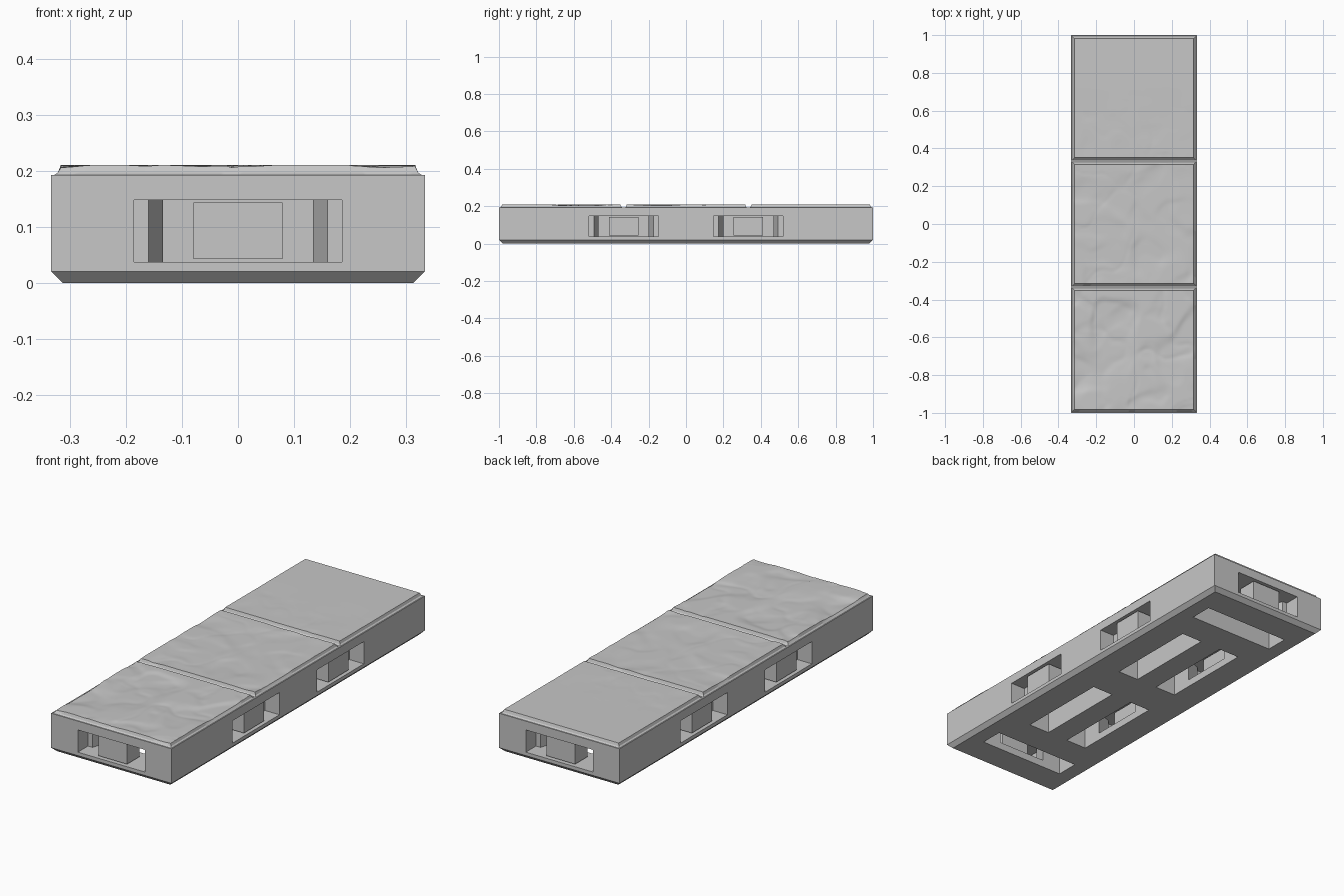
import bpy, bmesh
from mathutils import Vector, Matrix, noise
from math import pi

cube = bpy.data.objects.get("Cube")
if cube:
    bpy.data.objects.remove(cube, do_unlink=True)

stone = bpy.data.materials.new("stone_grey")
stone.use_nodes = True
GREY = (0.57, 0.57, 0.57, 1)
stone.diffuse_color = GREY
stone.node_tree.nodes["Principled BSDF"].inputs["Base Color"].default_value = GREY


def add_object(name, bm, matrix=None):
    bmesh.ops.recalc_face_normals(bm, faces=bm.faces)
    mesh = bpy.data.meshes.new(name)
    bm.to_mesh(mesh)
    bm.free()
    mesh.materials.append(stone)
    obj = bpy.data.objects.new(name, mesh)
    bpy.context.collection.objects.link(obj)
    if matrix:
        mesh.transform(matrix)
    return obj


def prism(outline, z0, z1):
    """Closed solid from a plan outline."""
    bm = bmesh.new()
    face = bm.faces.new([bm.verts.new((x, y, z0)) for x, y in outline])
    top = bmesh.ops.extrude_face_region(bm, geom=[face])["geom"]
    for v in top:
        if isinstance(v, bmesh.types.BMVert):
            v.co.z = z1
    return bm


def rect(hx, y0, y1):
    return [(-hx, y0), (hx, y0), (hx, y1), (-hx, y1)]


# Body with a chamfered underside
HX, HY, CHAMFER, DECK = 0.333, 1.0, 0.02, 0.192
bm = prism(rect(HX, -HY, HY), CHAMFER, DECK)
bottom = min(bm.faces, key=lambda f: f.calc_center_median().z)
ring = bmesh.ops.extrude_face_region(bm, geom=[bottom])["geom"]
for v in ring:
    if isinstance(v, bmesh.types.BMVert):
        v.co.x -= CHAMFER if v.co.x > 0 else -CHAMFER
        v.co.y -= CHAMFER if v.co.y > 0 else -CHAMFER
        v.co.z = 0
bmesh.ops.delete(bm, geom=[f for f in bm.faces if f == bottom], context="FACES_ONLY")
body = add_object("tile_body", bm)


def cut(name, bm, matrix):
    cutter = add_object(name, bm, matrix)
    cutter.hide_render = True
    mod = body.modifiers.new(name, "BOOLEAN")
    mod.operation, mod.solver, mod.object = "DIFFERENCE", "EXACT", cutter
    bpy.context.view_layer.objects.active = body
    bpy.ops.object.modifier_apply(modifier=name)
    bpy.data.objects.remove(cutter, do_unlink=True)


# Clip ports: local y runs inward from the side wall
half = [(0.185, -0.05), (0.185, 0.08), (0.16, 0.08), (0.132, 0.165), (0.132, 0.22)]
passage = half + [(-x, y) for x, y in reversed(half)]


def port(label, x, y, angle):
    place = Matrix.Translation((x, y, 0)) @ Matrix.Rotation(angle, 4, "Z")
    cut("passage_cutter", prism(passage, 0.037, 0.148), place)
    cut("slot_cutter", prism(rect(0.2375, 0.16, 0.275), -0.05, 0.15), place)
    add_object(label + "_port_block", prism(rect(0.079, 0.012, 0.11), 0.043, 0.143), place)


port("front", 0, -HY, 0)
port("back", 0, HY, pi)
for label, y in (("front", -0.333), ("rear", 0.333)):
    port("left_" + label, HX, y, pi / 2)
    port("right_" + label, -HX, y, -pi / 2)


# Weathered stone slabs
def smooth(a, b, t):
    t = min(1, max(0, (t - a) / (b - a)))
    return t * t * (3 - 2 * t)


def wear(x, y):
    p = Vector((x, y, 0.3))
    p += 0.06 * noise.noise_vector(p * 7)
    rough = 1 - smooth(0.25, 0.75, y)
    rough *= 0.55 + 0.45 * smooth(0.1, 0.5, -y)
    ledge = smooth(0.0, 0.3, noise.noise(p * 4 + Vector((3, 1, 0))))
    crack = max(0, 1 - abs(noise.noise(p * 3.2)) / 0.04)
    ripple = smooth(-0.1, 0.5, noise.noise(p * 9))
    return rough * (0.006 * ledge + 0.002 * crack + 0.004 * ripple)


def slab(name, cy):
    bm = bmesh.new()
    bmesh.ops.create_grid(bm, x_segments=64, y_segments=64, size=0.316)
    for v in bm.verts:
        v.co.z = 0.21 - wear(v.co.x, v.co.y + cy)
    # Skirt: steep side, then a shallow lip down into the joint
    for z, size in ((0.197, 0.321), (0.19, 0.331)):
        rim = [e for e in bm.edges if e.is_boundary]
        new = bmesh.ops.extrude_edge_only(bm, edges=rim)["geom"]
        verts = [v for v in new if isinstance(v, bmesh.types.BMVert)]
        scale = size / max(v.co.x for v in verts)
        for v in verts:
            v.co = (v.co.x * scale, v.co.y * scale, z)
    obj = add_object(name, bm, Matrix.Translation((0, cy, 0)))
    bpy.ops.object.select_all(action="DESELECT")
    obj.select_set(True)
    bpy.context.view_layer.objects.active = obj
    bpy.ops.object.shade_smooth_by_angle(angle=0.5)


for name, cy in (("front_slab", -0.667), ("middle_slab", 0), ("back_slab", 0.667)):
    slab(name, cy)
